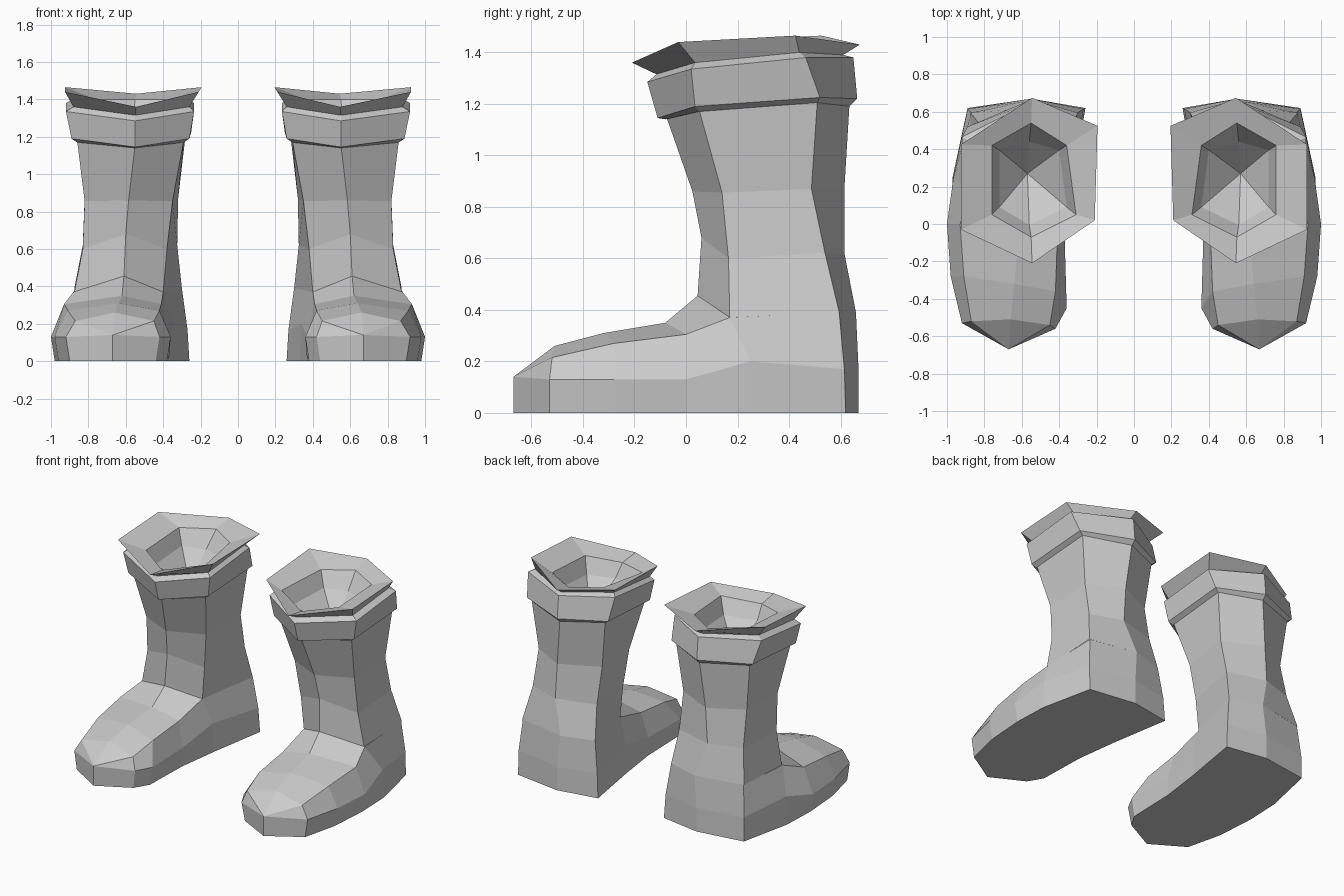
import bpy, bmesh


def loft(name, sections, tip=None):
    """Skin closed sections of equal length, optionally ending in a point, mirrored to a pair."""
    bm = bmesh.new()
    rows = [[bm.verts.new(p) for p in s] for s in sections]
    n = len(rows[0])
    for a, b in zip(rows, rows[1:]):
        for i in range(n):
            j = (i + 1) % n
            bm.faces.new((a[i], a[j], b[j], b[i]))
    if tip:
        t = bm.verts.new(tip)
        for i in range(n):
            bm.faces.new((rows[-1][i], rows[-1][(i + 1) % n], t))
    bmesh.ops.remove_doubles(bm, verts=bm.verts, dist=0.002)
    bmesh.ops.dissolve_degenerate(bm, edges=bm.edges, dist=0.0005)
    bmesh.ops.recalc_face_normals(bm, faces=bm.faces)
    me = bpy.data.meshes.new(name)
    # open cuff: recalculated normals may face inward, so test the first wall face
    bm.faces.ensure_lookup_table()
    f = bm.faces[0]
    me_center = sum((v.co for v in bm.verts), f.normal * 0) / len(bm.verts)
    out = f.calc_center_median() - me_center
    if name == "shaft" and f.normal.dot(out) < 0:
        bmesh.ops.reverse_faces(bm, faces=bm.faces)
    bm.to_mesh(me)
    bm.free()
    ob = bpy.data.objects.new(name, me)
    bpy.context.collection.objects.link(ob)
    mod = ob.modifiers.new("pair", 'MIRROR')
    mod.use_mirror_merge = False
    return ob


def ring(xo, xi, xif, xm, front, side_f, side_b, back, skew=(0, 0)):
    """Six-sided ring: outer x, inner x, inner-front x, middle x, then (y, z) pairs."""
    (fy, fz), (ay, az), (by, bz), (ky, kz) = front, side_f, side_b, back
    return [(xm, fy, fz), (xo, ay, az), (xo, by, bz), (xm, ky, kz),
            (xi, by + skew[1], bz), (xif, ay + skew[0], az)]


# Foot: cross-sections from toe to heel
# (outer base, outer middle, outer upper, ridge, inner upper, inner middle, inner base)
toe_low, toe_top = (.67, -.67, 0), (.67, -.67, .14)
heel_low, heel_mid, heel_top = (.55, .67, 0), (.55, .67, .17), (.53, .66, .39)
foot = [
    [toe_low] + [toe_top] * 5 + [toe_low],
    [(.90, -.53, 0), (.92, -.53, .13), (.87, -.52, .215), (.66, -.51, .26),
     (.45, -.54, .215), (.42, -.56, .13), (.44, -.55, 0)],
    [(.96, -.28, 0), (.98, -.28, .13), (.91, -.28, .27), (.64, -.32, .31),
     (.42, -.36, .27), (.36, -.45, .13), (.38, -.45, 0)],
    [(.98, 0, 0), (1.0, 0, .13), (.93, 0, .305), (.62, -.08, .35),
     (.41, -.08, .305), (.37, -.10, .13), (.37, -.10, 0)],
    [(.97, .25, 0), (.965, .25, .20), (.88, .17, .37), (.61, .045, .455),
     (.40, .17, .37), (.34, .20, .20), (.33, .20, 0)],
    [(.89, .62, 0), (.89, .615, .17), (.87, .595, .39), (.57, .40, .39),
     (.30, .595, .39), (.27, .615, .17), (.26, .62, 0)],
    [heel_low, heel_mid] + [heel_top] * 3 + [heel_mid, heel_low],
]
loft("foot", foot)

# Shaft: ankle up to the cuff
shaft = [
    ring(.875, .30, .40, .61, (.045, .455), (.17, .37), (.595, .39), (.66, .39)),
    ring(.83, .325, .38, .60, (.06, .68), (.165, .60), (.54, .62), (.615, .62)),
    ring(.82, .32, .35, .585, (.025, .86), (.14, .855), (.487, .87), (.615, .87)),
    ring(.86, .28, .29, .55, (-.08, 1.16), (.05, 1.18), (.51, 1.21), (.635, 1.20)),
]
shaft[0][3] = heel_top
loft("shaft", shaft)

# Cuff: raised band, flared collar and the sunken opening
cuff = [
    ring(.86, .28, .29, .55, (-.08, 1.14), (.05, 1.17), (.51, 1.205), (.635, 1.19)),
    ring(.89, .25, .26, .55, (-.11, 1.145), (.035, 1.19), (.52, 1.225), (.665, 1.22)),
    ring(.92, .235, .235, .55, (-.15, 1.285), (.02, 1.335), (.465, 1.38), (.65, 1.38)),
    ring(.88, .26, .26, .55, (-.115, 1.315), (.035, 1.36), (.44, 1.40), (.61, 1.39)),
    ring(.925, .195, .21, .545, (-.21, 1.36), (-.03, 1.44), (.425, 1.465),
         (.675, 1.43), (.05, .10)),
    ring(.76, .36, .31, .55, (-.07, 1.34), (.05, 1.38), (.42, 1.40), (.54, 1.40)),
    ring(.72, .40, .36, .56, (-.005, 1.25), (.09, 1.27), (.395, 1.29), (.44, 1.29)),
]
loft("cuff", cuff, tip=(.57, .27, 1.10))
